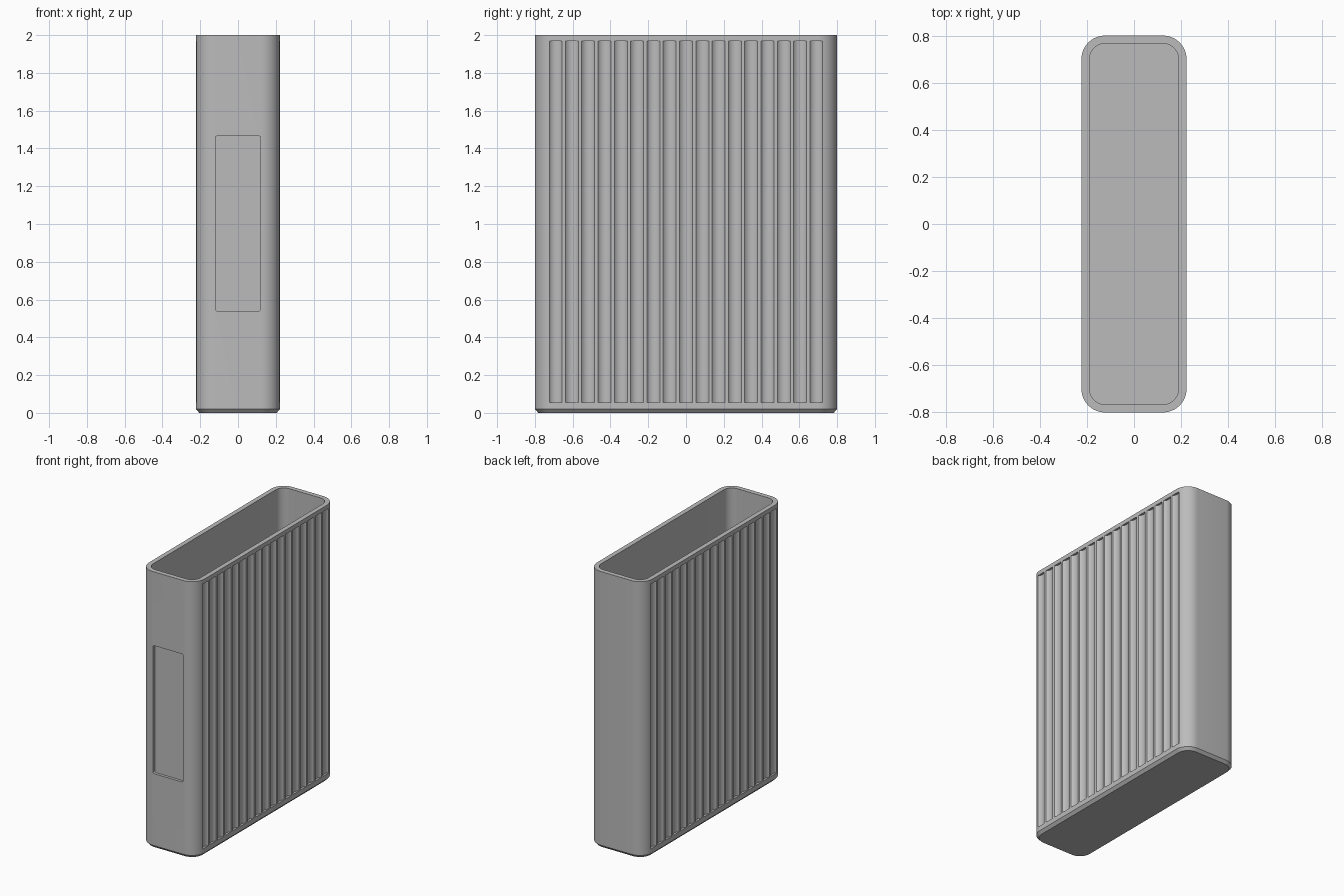
import bpy, bmesh, math
from mathutils import Matrix

if "Cube" in bpy.data.objects:
    bpy.data.objects.remove(bpy.data.objects["Cube"])

HX, HY, HEIGHT, WALL, RADIUS = 0.223, 0.8, 2.0, 0.034, 0.1
GROOVES, PITCH, HALF_W, DEPTH = 17, 0.0863, 0.0345, 0.016

grey = bpy.data.materials.new("plain grey")
grey.use_nodes = True
colour = (0.5, 0.5, 0.5, 1)
grey.diffuse_color = colour
grey.node_tree.nodes["Principled BSDF"].inputs["Base Color"].default_value = colour


def rounded_rect(hx, hy, r, steps=12):
    pts = []
    for k, (sx, sy) in enumerate([(1, 1), (-1, 1), (-1, -1), (1, -1)]):
        for i in range(steps + 1):
            a = (k + i / steps) * math.pi / 2
            pts.append((sx * (hx - r) + r * math.cos(a), sy * (hy - r) + r * math.sin(a)))
    return pts


def loft(bm, sections):
    """Closed solid through a list of (outline, z) sections."""
    rings = [[bm.verts.new((x, y, z)) for x, y in outline] for outline, z in sections]
    for a, b in zip(rings, rings[1:]):
        for i in range(len(a)):
            j = (i + 1) % len(a)
            bm.faces.new((a[i], a[j], b[j], b[i]))
    bm.faces.new(rings[0][::-1])
    bm.faces.new(rings[-1])
    return [v for ring in rings for v in ring]


def make_object(name, bm):
    bmesh.ops.recalc_face_normals(bm, faces=bm.faces)
    mesh = bpy.data.meshes.new(name)
    bm.to_mesh(mesh)
    bm.free()
    mesh.materials.append(grey)
    obj = bpy.data.objects.new(name, mesh)
    bpy.context.collection.objects.link(obj)
    return obj


# Hollow case with a chamfered foot, an open top and a flat floor
outer = rounded_rect(HX, HY, RADIUS)
foot = rounded_rect(HX - 0.018, HY - 0.018, RADIUS - 0.018)
inner = rounded_rect(HX - WALL, HY - WALL, RADIUS - WALL)
bm = bmesh.new()
loft(bm, [(foot, 0), (outer, 0.02), (outer, HEIGHT), (inner, HEIGHT), (inner, 0.04)])
case = make_object("case", bm)

# Cutters for the shallow round flutes on both broad sides
bm = bmesh.new()
arc_r = (HALF_W ** 2 + DEPTH ** 2) / (2 * DEPTH)
spread = math.asin(HALF_W / arc_r)
for side in (1, -1):
    for n in range(GROOVES):
        y0 = (n - (GROOVES - 1) / 2) * PITCH
        outline = [(side * (HX + 0.02), y0 - HALF_W)]
        for i in range(13):
            a = spread * (i / 6 - 1)
            outline.append((side * (HX - DEPTH + arc_r * (1 - math.cos(a))),
                            y0 + arc_r * math.sin(a)))
        outline.append((side * (HX + 0.02), y0 + HALF_W))
        loft(bm, [(outline, 0.055), (outline, 1.97)])
flutes = make_object("flute_cutter", bm)

# Cutter for the shallow label recess on the front
bm = bmesh.new()
plate = rounded_rect(0.12, 0.463, 0.01, 4)
verts = loft(bm, [(plate, -0.02), (plate, 0.015)])
bmesh.ops.transform(bm, verts=verts, matrix=Matrix.Translation((0, -HY, 1.003))
                    @ Matrix.Rotation(math.pi / 2, 4, 'X'))
recess = make_object("recess_cutter", bm)

# Cut the details and remove the helpers
bpy.context.view_layer.objects.active = case
case.select_set(True)
for cutter in (flutes, recess):
    cutter.hide_render = True
    mod = case.modifiers.new("cut", 'BOOLEAN')
    mod.operation, mod.solver, mod.object = 'DIFFERENCE', 'EXACT', cutter
    bpy.ops.object.modifier_apply(modifier=mod.name)
    bpy.data.objects.remove(cutter)

bpy.ops.object.shade_smooth_by_angle(angle=math.radians(30))
